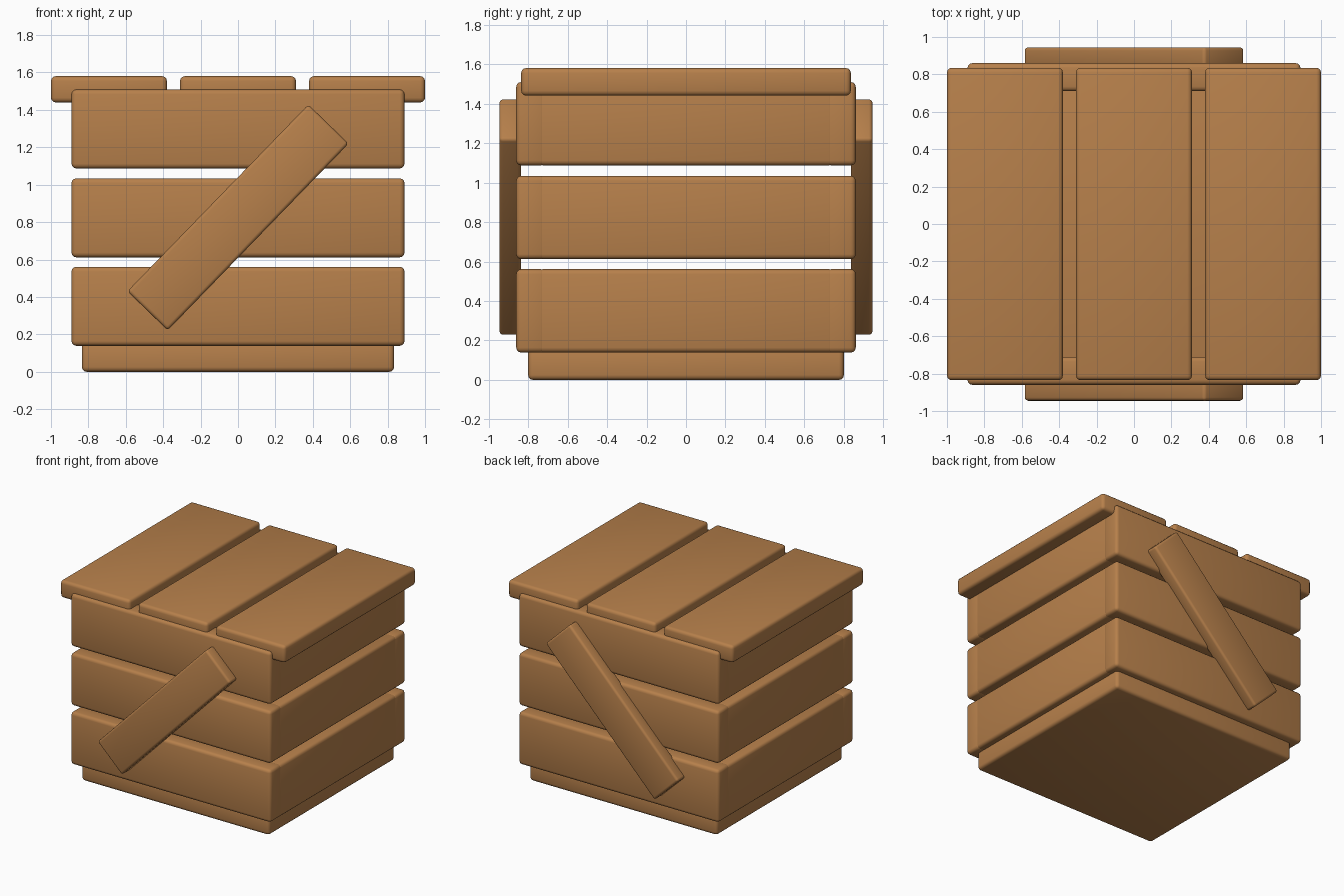
import bpy
import math

default = bpy.data.objects.get("Cube")
if default:
    bpy.data.objects.remove(default, do_unlink=True)

WOOD = (0.47, 0.215, 0.07, 1.0)
wood = bpy.data.materials.new("warm wood")
wood.use_nodes = True
wood.diffuse_color = WOOD
wood.node_tree.nodes["Principled BSDF"].inputs["Base Color"].default_value = WOOD


def plank(name, centre, size, tilt=0.0, bevel=0.025):
    """Box with rounded edges, optionally tilted about the y axis."""
    bpy.ops.mesh.primitive_cube_add(size=1, location=centre)
    obj = bpy.context.object
    obj.name = name
    obj.scale = size
    bpy.ops.object.transform_apply(location=False, rotation=False, scale=True)
    obj.rotation_euler.y = tilt
    obj.data.materials.append(wood)
    mod = obj.modifiers.new("rounded edges", "BEVEL")
    mod.width = bevel
    mod.segments = 3
    bpy.ops.object.modifier_apply(modifier=mod.name)
    bpy.ops.object.shade_smooth_by_angle(angle=math.radians(40))
    return obj


# Floor of the crate
plank("base", (0, 0, 0.08), (1.67, 1.6, 0.16))

# Three rows of wall boards with open gaps between them
for row, z in zip(("lower", "middle", "upper"), (0.35, 0.823, 1.298)):
    for side, s in (("front", -1), ("back", 1)):
        plank(f"{row}_{side}_board", (0, s * 0.785, z), (1.78, 0.15, 0.422))
    for side, s in (("right", -1), ("left", 1)):
        plank(f"{row}_{side}_board", (s * 0.815, 0, z), (0.15, 1.5, 0.422))

# Lid boards
for side, x in (("right", -0.69), ("middle", 0), ("left", 0.69)):
    plank(f"{side}_lid_board", (x, 0, 1.51), (0.62, 1.67, 0.14))

# Diagonal braces on the front and back
for side, s in (("front", -1), ("back", 1)):
    plank(f"{side}_brace", (0, s * 0.89, 0.825), (1.39, 0.11, 0.3),
          tilt=-math.radians(45.9), bevel=0.018)
